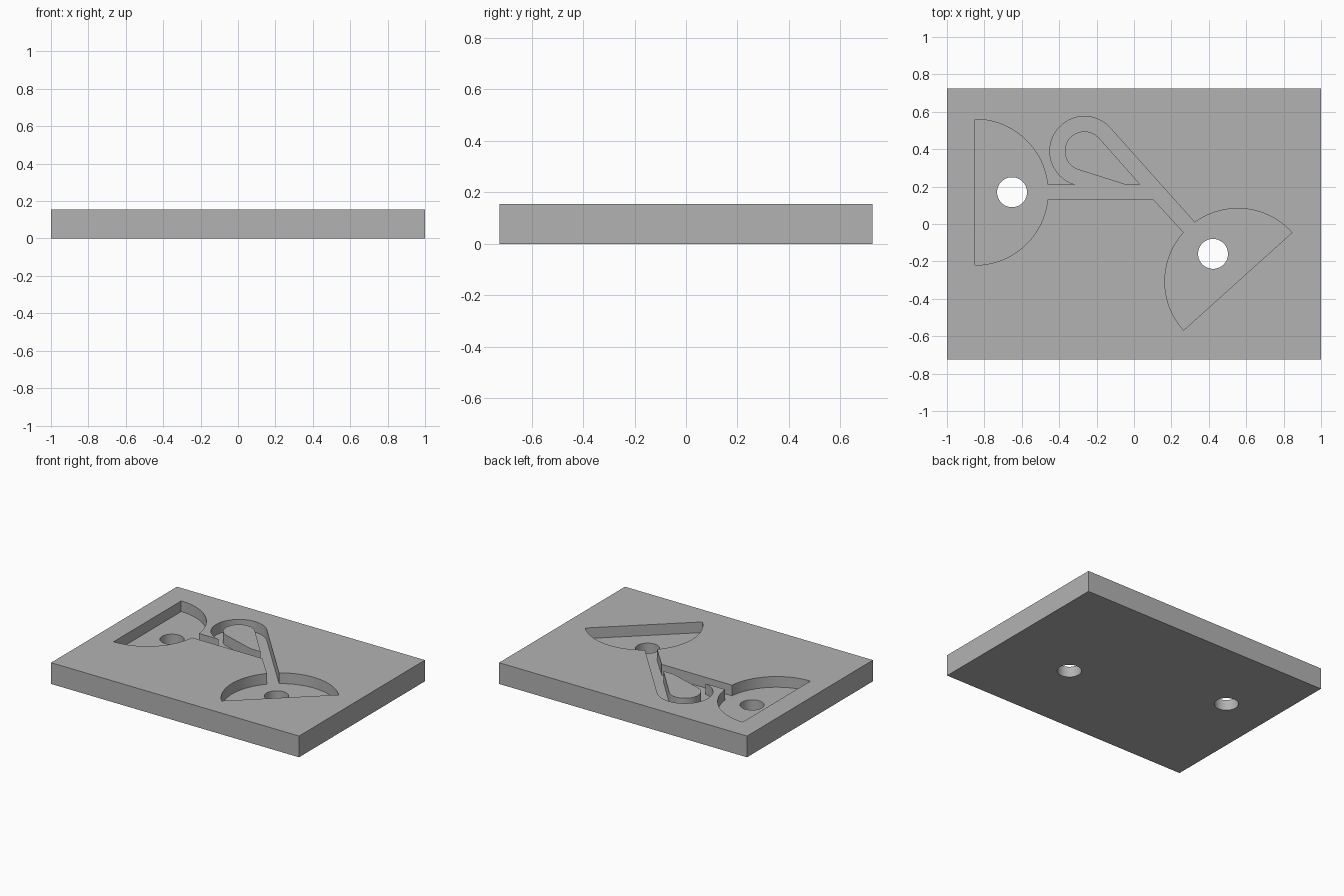
import bpy
import bmesh
from math import radians, degrees, asin, cos, sin
from mathutils import Vector

old = bpy.data.objects.get("Cube")
if old:
    bpy.data.objects.remove(old, do_unlink=True)

WIDTH, DEPTH, HEIGHT = 2.0, 1.45, 0.155
FLOOR = 0.077            # height of the pocket floor
FAN_R = 0.39             # half-disc pockets
CHANNEL = 0.08           # channel width
TURN = 132               # direction the second half-disc faces
LOOP = Vector((-0.265, 0.39))
FAN_A, FAN_B = Vector((-0.85, 0.17)), Vector((0.555, -0.307))

grey = bpy.data.materials.new("light grey")
grey.use_nodes = True
colour = (0.45, 0.45, 0.45, 1)
grey.diffuse_color = colour
grey.node_tree.nodes["Principled BSDF"].inputs["Base Color"].default_value = colour


def arc(centre, radius, start, end, steps=40):
    """Points along an arc, angles in degrees."""
    angles = [radians(start + (end - start) * i / steps) for i in range(steps + 1)]
    return [centre + radius * Vector((cos(a), sin(a))) for a in angles]


def prism(name, outline, bottom, top):
    """Extrude a flat outline between two heights."""
    bm = bmesh.new()
    face = bm.faces.new([bm.verts.new((p[0], p[1], bottom)) for p in outline])
    up = bmesh.ops.extrude_face_region(bm, geom=[face])
    moved = [v for v in up["geom"] if isinstance(v, bmesh.types.BMVert)]
    bmesh.ops.translate(bm, verts=moved, vec=(0, 0, top - bottom))
    bmesh.ops.recalc_face_normals(bm, faces=bm.faces)
    mesh = bpy.data.meshes.new(name)
    bm.to_mesh(mesh)
    bm.free()
    mesh.materials.append(grey)
    obj = bpy.data.objects.new(name, mesh)
    bpy.context.collection.objects.link(obj)
    return obj


def cut(target, cutter):
    """Subtract the cutter for good and remove it."""
    mod = target.modifiers.new("cut", "BOOLEAN")
    mod.operation, mod.solver, mod.object = "DIFFERENCE", "EXACT", cutter
    bpy.context.view_layer.objects.active = target
    bpy.ops.object.modifier_apply(modifier=mod.name)
    bpy.data.objects.remove(cutter, do_unlink=True)


# Rectangular plate
x, y = WIDTH / 2, DEPTH / 2
plate = prism("plate", [(-x, -y), (x, -y), (x, y), (-x, y)], 0, HEIGHT)

# Pocket outline: half-disc, looped channel, turned half-disc, straight channel
gap = degrees(asin(CHANNEL / 2 / FAN_R))
outline = (
    arc(FAN_A, FAN_R, 90, gap)
    + [(-0.305, 0.21)]
    + arc(LOOP, 0.185, 251.6, TURN - 90, 64)
    + arc(FAN_B, FAN_R, TURN - gap, TURN - 90)
    + arc(FAN_B, FAN_R, TURN + 90, TURN + gap)
    + [(0.105, 0.13)]
    + arc(FAN_A, FAN_R, -gap, -90)
)
pocket = prism("pocket_cutter", outline, FLOOR, HEIGHT + 0.1)

# Teardrop island left standing inside the loop
island = arc(LOOP, 0.105, TURN - 90, 251.6, 64) + [(-0.045, 0.21), (0.035, 0.21)]
cut(pocket, prism("island_cutter", island, FLOOR - 0.1, HEIGHT + 0.2))
cut(plate, pocket)

# Through hole in each half-disc
for centre, facing in ((FAN_A, 0), (FAN_B, TURN)):
    a = radians(facing)
    middle = centre + 0.198 * Vector((cos(a), sin(a)))
    cut(plate, prism("hole_cutter", arc(middle, 0.08, 0, 360, 64)[:-1], -0.1, HEIGHT + 0.1))

# Smooth curved walls, sharp rims
bpy.ops.object.select_all(action="DESELECT")
plate.select_set(True)
bpy.context.view_layer.objects.active = plate
bpy.ops.object.shade_smooth_by_angle(angle=radians(30))
